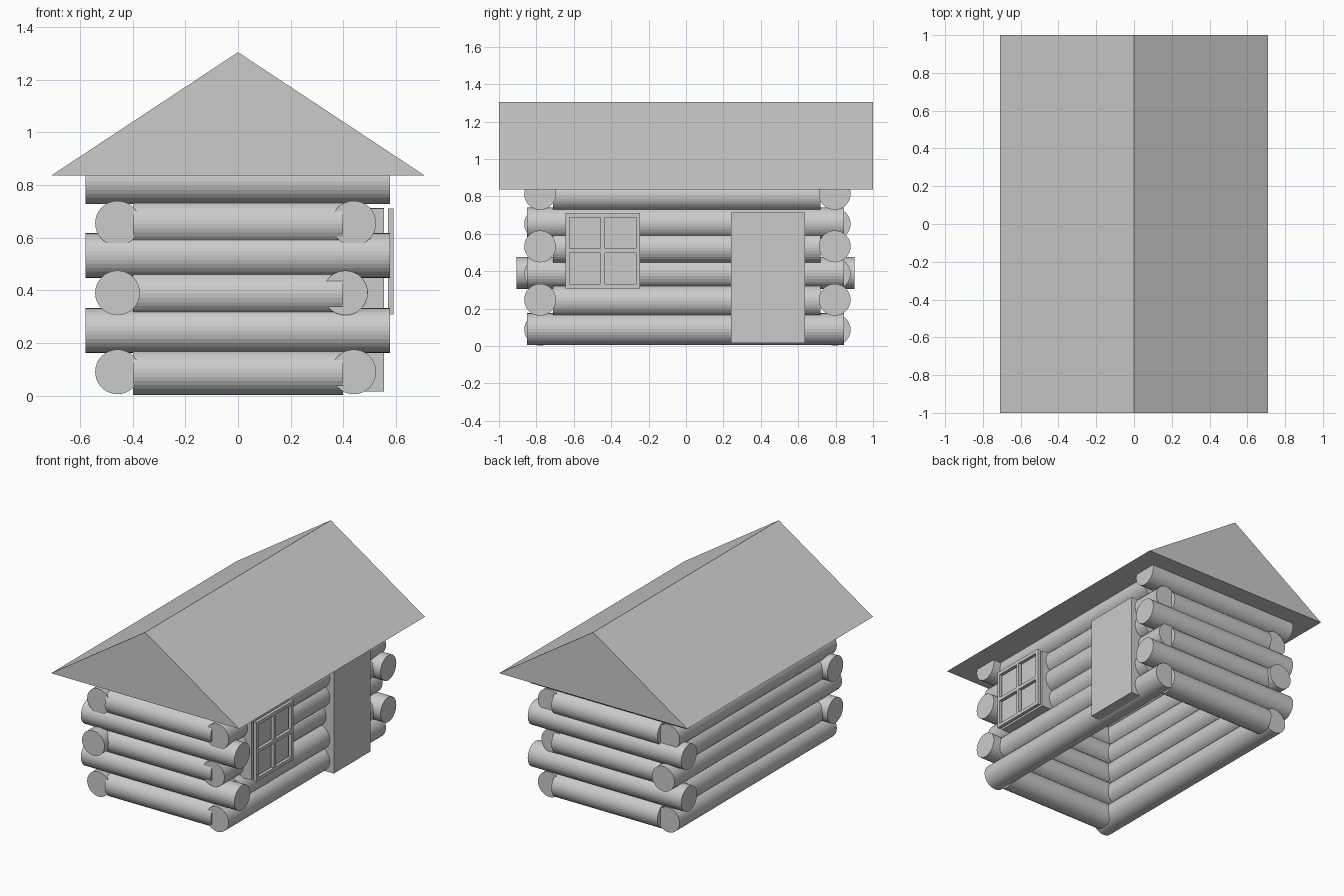
import bpy
from mathutils import Vector

if "Cube" in bpy.data.objects:
    bpy.data.objects.remove(bpy.data.objects["Cube"])

R = 0.085


def log(name, a, b, r=R):
    """Round log from point a to point b."""
    a, b = Vector(a), Vector(b)
    d = b - a
    bpy.ops.mesh.primitive_cylinder_add(
        vertices=32, radius=r, depth=d.length, location=(a + b) / 2,
        rotation=d.to_track_quat('Z', 'Y').to_euler())
    bpy.context.object.name = name


def box(name, x, y, z):
    """Box given by its (min, max) range on each axis."""
    bpy.ops.mesh.primitive_cube_add(
        size=1, location=[(p + q) / 2 for p, q in (x, y, z)])
    ob = bpy.context.object
    ob.name = name
    ob.scale = [q - p for p, q in (x, y, z)]
    bpy.ops.object.transform_apply(location=False, rotation=False, scale=True)


FRONT, BACK = -0.78, 0.795
LEFT, RIGHT = -0.458, 0.44

# Courses where the side logs run past the corners
for z in (0.09, 0.39, 0.655):
    mid = z == 0.39
    y0, y1 = (-0.905, 0.9) if mid else (-0.85, 0.845)
    log("left_long_log", (LEFT, y0, z), (LEFT, y1, z))
    xr = 0.408 if mid else RIGHT
    log("right_long_log", (xr, -0.85, z), (xr + (0.006 if mid else 0), 0.845, z))
    for y in (FRONT, BACK):
        log("end_short_log", (-0.4, y, z - 0.003), (0.4, y, z - 0.003))

# Courses where the front and back logs run past the corners
for z in (0.247, 0.532, 0.813):
    for y in (FRONT, BACK):
        log("end_long_log", (-0.58, y, z), (0.578, y, z))
    for x in (LEFT, RIGHT):
        log("side_short_log", (x, -0.71, z - 0.008), (x, 0.72, z - 0.008))

# Gable roof
prof = [(-0.71, 0.836), (0.71, 0.836), (0, 1.305)]
verts = [(x, y, z) for y in (-1, 1) for x, z in prof]
faces = [(0, 1, 2), (5, 4, 3), (0, 3, 4, 1), (1, 4, 5, 2), (2, 5, 3, 0)]
me = bpy.data.meshes.new("roof")
me.from_pydata(verts, [], faces)
bpy.context.collection.objects.link(bpy.data.objects.new("roof", me))

# Door slab
box("door", (0.46, 0.555), (0.24, 0.637), (0.016, 0.713))

# Window pane block and the lattice in front of it
Y, Z, W = (-0.645, -0.245), (0.308, 0.711), 0.023
box("window_pane", (0.46, 0.555), Y, Z)
for t in (0, 0.5, 1):
    y = Y[0] + t * (Y[1] - Y[0] - W)
    z = Z[0] + t * (Z[1] - Z[0] - W)
    box("window_upright", (0.57, 0.592), (y, y + W), Z)
    box("window_crossbar", (0.57, 0.592), Y, (z, z + W))
